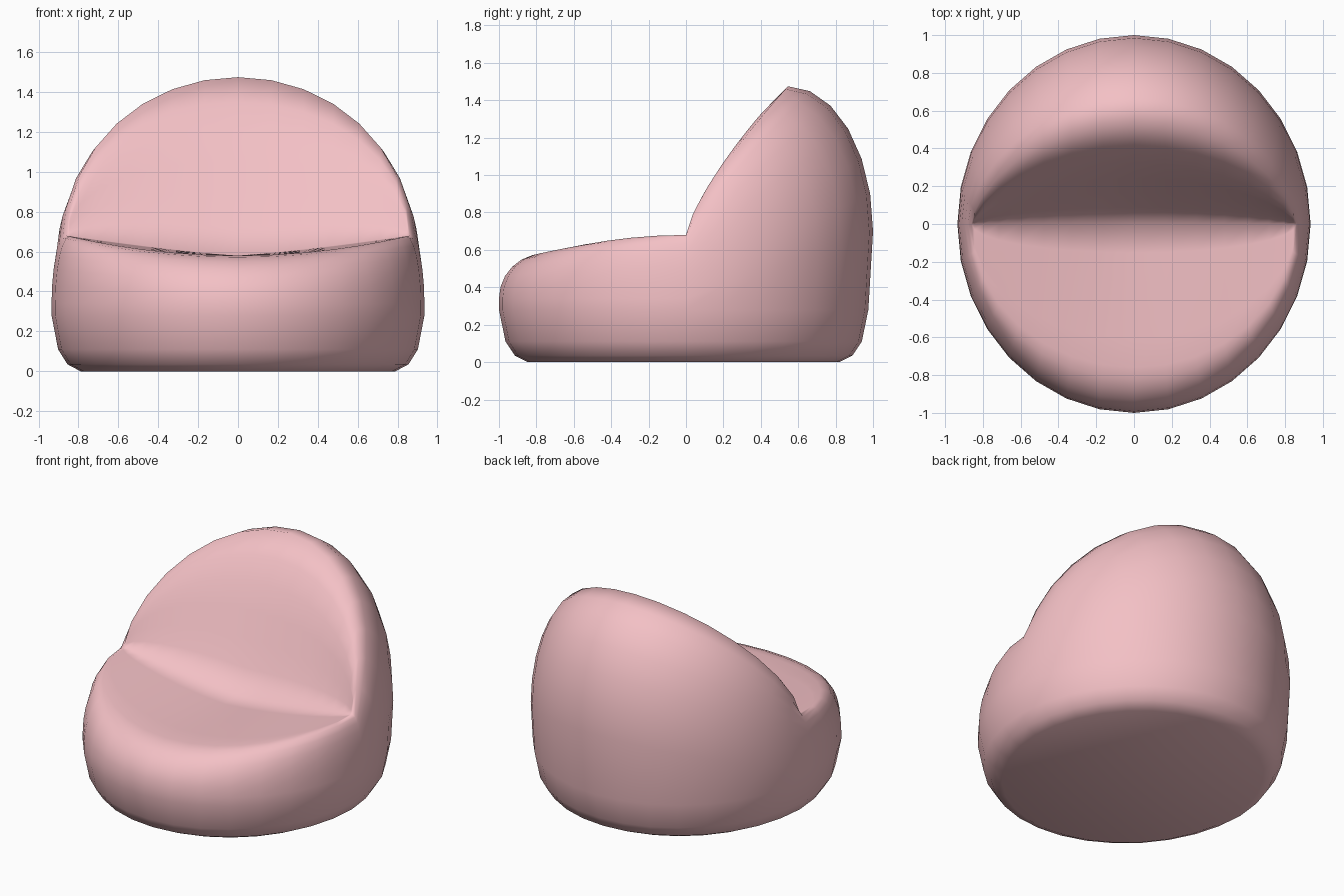
import bpy, bmesh
from math import sin, cos, pi
from mathutils import Vector

if "Cube" in bpy.data.objects:
    bpy.data.objects.remove(bpy.data.objects["Cube"])

N = 32          # columns around the body
H = N // 2
bm = bmesh.new()


def rim(a):
    """Top edge: tall arched ridge behind, low seat lip in front."""
    c, s = cos(a), sin(a)
    if s >= 0:
        return Vector((0.86 * c, 0.545 * s ** 1.3, 0.68 + 0.795 * s))
    return Vector((0.86 * c, 0.76 * s, 0.58 + 0.1 * c * c))


def column(a):
    """Outer wall from the floor up to the rim."""
    c, s = cos(a), sin(a)
    b = max(s, 0)
    wide = Vector((0.935 * c, s, 0))
    pts = []
    for k, z in ((0.845, 0), (0.915, 0.035), (0.965, 0.11), (1.0, 0.28)):
        p = wide * (k - 0.025 * b)
        p.z = z
        pts.append(p)
    zw = 0.34 + 0.36 * b
    r = rim(a)
    for j in range(7):
        t = j / 6 * pi / 2
        p = r + (wide - r) * cos(t)
        p.z = zw + (r.z - zw) * sin(t)
        pts.append(p)
    return [bm.verts.new(p) for p in pts]


def skin(rows, closed):
    n = len(rows)
    for i in range(n if closed else n - 1):
        p, q = rows[i], rows[(i + 1) % n]
        for j in range(len(p) - 1):
            bm.faces.new((p[j], q[j], q[j + 1], p[j + 1]))


# outer wall and flat underside
angles = [2 * pi * i / N for i in range(N)]
wall = [column(0 if abs(sin(a)) < 1e-6 and cos(a) > 0 else
               (pi - 1e-9 if abs(sin(a)) < 1e-6 else a)) for a in angles]
skin(wall, True)
bm.faces.new([w[0] for w in wall])

# backrest face and seat, meeting in a dipped crease along y = 0
strips = []
for i in range(H + 1):
    back, front = wall[i][-1].co, wall[-i % N][-1].co
    x = 0.86 * cos(pi * i / H)
    crease = Vector((x, 0, 0.58 + 0.1 * (abs(x) / 0.86) ** 1.2))
    fade = sin(pi * i / H)
    pts = []
    for j in range(6):
        t = 1 - j / 6
        bulge = 0.05 * fade * sin(pi * t * t)
        pts.append(crease.lerp(back, t) + Vector((0, -0.85, 0.52)) * bulge)
    pts += [crease.lerp(front, j / 5) for j in range(6)]
    strips.append([bm.verts.new(p) for p in pts])
skin(strips, False)

bmesh.ops.remove_doubles(bm, verts=bm.verts, dist=0.0005)
bmesh.ops.recalc_face_normals(bm, faces=bm.faces)
for f in bm.faces:
    f.smooth = True

mesh = bpy.data.meshes.new("beanbag_chair")
bm.to_mesh(mesh)
bm.free()
chair = bpy.data.objects.new("beanbag_chair", mesh)
bpy.context.collection.objects.link(chair)

mat = bpy.data.materials.new("pink_fabric")
mat.diffuse_color = (0.9, 0.53, 0.56, 1)
mat.use_nodes = True
mat.node_tree.nodes["Principled BSDF"].inputs["Base Color"].default_value = mat.diffuse_color
mesh.materials.append(mat)
